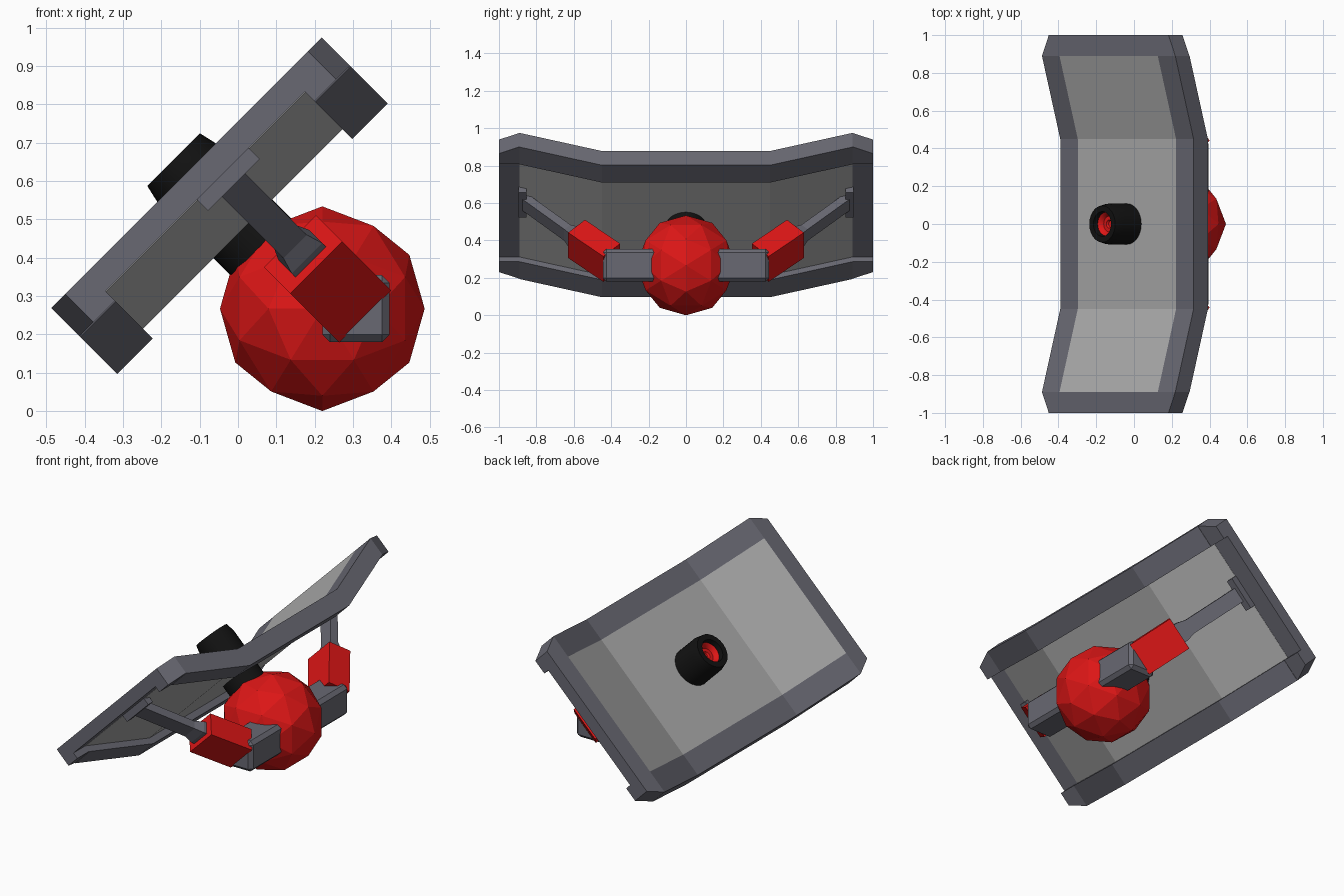
import bpy, bmesh, math
from mathutils import Matrix, Vector

if "Cube" in bpy.data.objects:
    bpy.data.objects.remove(bpy.data.objects["Cube"])

# Local frame: x = along the tilted shield, y = across, z = shield normal
TILT = Matrix.Rotation(math.radians(-45), 4, 'Y')
MID = 0.345


def material(name, rgb):
    m = bpy.data.materials.new(name)
    m.diffuse_color = (*rgb, 1)
    m.use_nodes = True
    m.node_tree.nodes["Principled BSDF"].inputs["Base Color"].default_value = m.diffuse_color
    return m


RED = material("red", (0.72, 0.008, 0.008))
STEEL = material("dark_steel", (0.14, 0.14, 0.17))
BLACK = material("black", (0.006, 0.006, 0.006))
GLASS = material("panel_grey", (0.42, 0.42, 0.42))


def finish(name, bm, mat, matrix=TILT, mirror=False):
    bmesh.ops.recalc_face_normals(bm, faces=bm.faces)
    me = bpy.data.meshes.new(name)
    bm.to_mesh(me)
    bm.free()
    me.materials.append(mat)
    ob = bpy.data.objects.new(name, me)
    bpy.context.collection.objects.link(ob)
    ob.matrix_world = matrix
    if mirror:
        mod = ob.modifiers.new("mirror", 'MIRROR')
        mod.use_axis = (False, True, False)
        mod.use_mirror_merge = False
    return ob


def prism(name, pts, axis, lo, hi, mat, mirror=False):
    """Extrude a profile: axis 'x' takes (y, z) points, axis 'z' takes (x, y)."""
    bm = bmesh.new()
    vs = [bm.verts.new((lo, a, b) if axis == 'x' else (a, b, lo)) for a, b in pts]
    f = bm.faces.new(vs)
    r = bmesh.ops.extrude_face_region(bm, geom=[f])
    step = Vector((hi - lo, 0, 0)) if axis == 'x' else Vector((0, 0, hi - lo))
    bmesh.ops.translate(bm, vec=step, verts=[v for v in r["geom"] if isinstance(v, bmesh.types.BMVert)])
    return finish(name, bm, mat, mirror=mirror)


def lathe(name, profile, mat, sides=24):
    bm = bmesh.new()
    vs = [bm.verts.new((MID + r, 0, h)) for r, h in profile]
    es = [bm.edges.new(p) for p in zip(vs, vs[1:])]
    bmesh.ops.spin(bm, geom=vs + es, cent=(MID, 0, 0), axis=(0, 0, 1),
                   angle=2 * math.pi, steps=sides, use_duplicate=False)
    bmesh.ops.remove_doubles(bm, verts=bm.verts, dist=1e-4)
    ob = finish(name, bm, mat)
    bpy.ops.object.select_all(action='DESELECT')
    ob.select_set(True)
    bpy.context.view_layer.objects.active = ob
    bpy.ops.object.shade_smooth_by_angle(angle=math.radians(30))
    return ob


def bent(bottom, top):
    """Cross-section of the shield: flat middle, raised wings."""
    rise = 0.137
    return [(-.89, bottom + rise), (-.45, bottom), (.45, bottom), (.89, bottom + rise),
            (.89, top + rise), (.45, top), (-.45, top), (-.89, top + rise)]


# Shield: panel, long rails, end bars with chamfered corners
prism("shield_panel", bent(.327, .398), 'x', -.023, .713, GLASS)
for name, lo, hi in (("lower_rail", -.154, -.023), ("upper_rail", .713, .844)):
    prism(name, bent(.291, .398), 'x', lo, hi, STEEL)
prism("end_bar", [(.89, .465), (1, .465), (1, .535), (.89, .535)],
      'x', -.023, .713, STEEL, True)
for name, s in (("lower_corner", -1), ("upper_corner", 1)):
    corner = [(MID + s * a, b) for a, b in ((.368, .89), (.499, .89), (.448, 1), (.368, 1))]
    prism(name, corner, 'z', .43, .535, STEEL, True)

# Scope tube through the shield with a red recessed lens
lathe("scope_tube", [(.108, .1), (.108, .535), (.097, .583), (.066, .583), (.06, .53)], BLACK)
lathe("scope_lens", [(.062, .555), (.05, .545), (.042, .53), (.022, .53), (.015, .52), (0, .52)], RED)

# Faceted ball body
bm = bmesh.new()
bmesh.ops.create_icosphere(bm, subdivisions=2, radius=.267)
bmesh.ops.rotate(bm, verts=bm.verts, matrix=Matrix.Rotation(math.radians(58.283), 3, 'Y'))
finish("ball_body", bm, RED, Matrix.Translation((.22, 0, .267)))

# Shoulder blocks
bm = bmesh.new()
bmesh.ops.create_cube(bm, size=1)
bmesh.ops.scale(bm, vec=(.175, .325, .175), verts=bm.verts)
bmesh.ops.translate(bm, vec=(.308, .2825, .267), verts=bm.verts)
bmesh.ops.bevel(bm, geom=bm.edges[:], offset=.02, segments=1, affect='EDGES')
finish("shoulder", bm, STEEL, Matrix.Identity(4), True)

# Red forearm blocks
prism("forearm", [(.54, .217), (.63, .12), (.442, -.06), (.352, .037)],
      'x', .313, .505, RED, True)

# Struts from forearm to shield, flared at the forearm
bm = bmesh.new()
along = Vector((0, .28, .285)).normalized()
side = Vector((0, -along.z, along.y))
rings = []
for d, w, t in ((-.02, .056, .035), (.02, .056, .035), (.07, .043, .024), (.405, .043, .024)):
    c = Vector((.409, .585, .165)) + along * d
    rings.append([bm.verts.new(c + Vector((a * w, 0, 0)) + side * b * t)
                  for a, b in ((-1, -1), (1, -1), (1, 1), (-1, 1))])
for p, q in zip(rings, rings[1:]):
    for i in range(4):
        j = (i + 1) % 4
        bm.faces.new((p[i], p[j], q[j], q[i]))
bm.faces.new(rings[0])
bm.faces.new(rings[-1])
finish("strut", bm, STEEL, mirror=True)

# Mounting brackets on the shield ends
prism("bracket", [(.853, .425), (.895, .425), (.895, .475), (.853, .475)],
      'x', .314, .505, STEEL, True)
